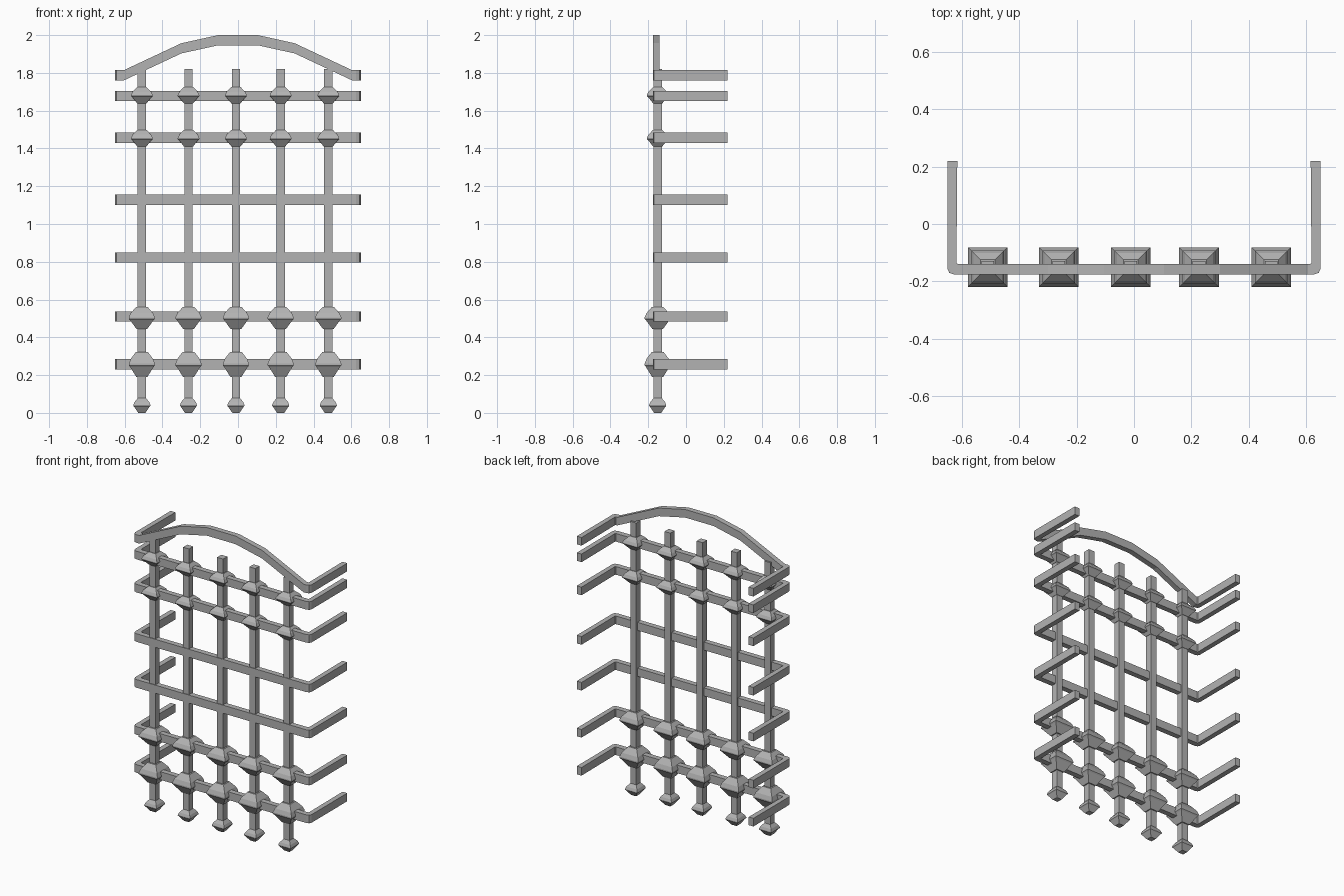
import bpy
import bmesh

cube = bpy.data.objects.get("Cube")
if cube:
    bpy.data.objects.remove(cube, do_unlink=True)

iron = bpy.data.materials.new("grey iron")
iron.use_nodes = True
COLOUR = (0.45, 0.45, 0.45, 1)
iron.diffuse_color = COLOUR
iron.node_tree.nodes["Principled BSDF"].inputs["Base Color"].default_value = COLOUR

BAR_Y = -0.15


def loft(name, rings):
    """Join a series of four-cornered rings into a capped, flat-faced solid."""
    bm = bmesh.new()
    loops = [[bm.verts.new(p) for p in ring] for ring in rings]
    for a, b in zip(loops, loops[1:]):
        for i in range(4):
            j = (i + 1) % 4
            bm.faces.new((a[i], a[j], b[j], b[i]))
    bm.faces.new(loops[0])
    bm.faces.new(loops[-1])
    bmesh.ops.recalc_face_normals(bm, faces=bm.faces)
    mesh = bpy.data.meshes.new(name)
    bm.to_mesh(mesh)
    bm.free()
    mesh.materials.append(iron)
    obj = bpy.data.objects.new(name, mesh)
    bpy.context.collection.objects.link(obj)
    return obj


def square_turned(name, x, profile):
    """Stack squares given as (half width, height)."""
    return loft(name, [[(x + sx * r, BAR_Y + sy * r, z)
                        for sx, sy in ((-1, -1), (1, -1), (1, 1), (-1, 1))]
                       for r, z in profile])


def rail(name, z, arch=()):
    """U-shaped flat rail with bent corners; arch lists (x, rise) on the front."""
    # outer x, outer y, inner x, inner y, rise
    half = [(0.65, 0.22, 0.615, 0.22, 0),
            (0.65, -0.155, 0.618, -0.135, 0),
            (0.643, -0.17, 0.614, -0.139, 0),
            (0.625, -0.176, 0.605, -0.14, 0)]
    half += [(x, -0.176, x, -0.14, rise) for x, rise in arch]
    path = half + [(-a, b, -c, d, e) for a, b, c, d, e in reversed(half)]
    h = 0.027
    loft(name, [[(ox, oy, z + e - h), (ox, oy, z + e + h),
                 (ix, iy, z + e + h), (ix, iy, z + e - h)]
                for ox, oy, ix, iy, e in path])


# Horizontal rails and the arched top rail
for i, z in enumerate((0.257, 0.51, 0.823, 1.128, 1.457, 1.677)):
    rail(f"rail_{i + 1}", z)
rail("arched_top_rail", 1.787, arch=((0.605, 0), (0.3, 0.143), (0.105, 0.186)))

# Knob shape: (share of half width, share of the height from bottom to top)
KNOB = ((0.42, 0), (0.9, 0.4), (1, 0.46), (1, 0.53), (0.86, 0.72), (0.45, 1))
# Knob rows: name, half width, bottom, top
ROWS = (("foot_knob", 0.045, 0, 0.08),
        ("large_knob", 0.069, 0.19, 0.323),
        ("lower_knob", 0.069, 0.445, 0.56),
        ("upper_knob", 0.057, 1.41, 1.497),
        ("top_knob", 0.057, 1.638, 1.724))

# Upright bars with their knobs
for i, x in enumerate((-0.509, -0.262, -0.011, 0.226, 0.478)):
    square_turned(f"upright_bar_{i + 1}", x, ((0.022, 0.03), (0.022, 1.82)))
    for name, r, low, high in ROWS:
        square_turned(f"{name}_{i + 1}", x,
                      [(r * a, low + (high - low) * b) for a, b in KNOB])
